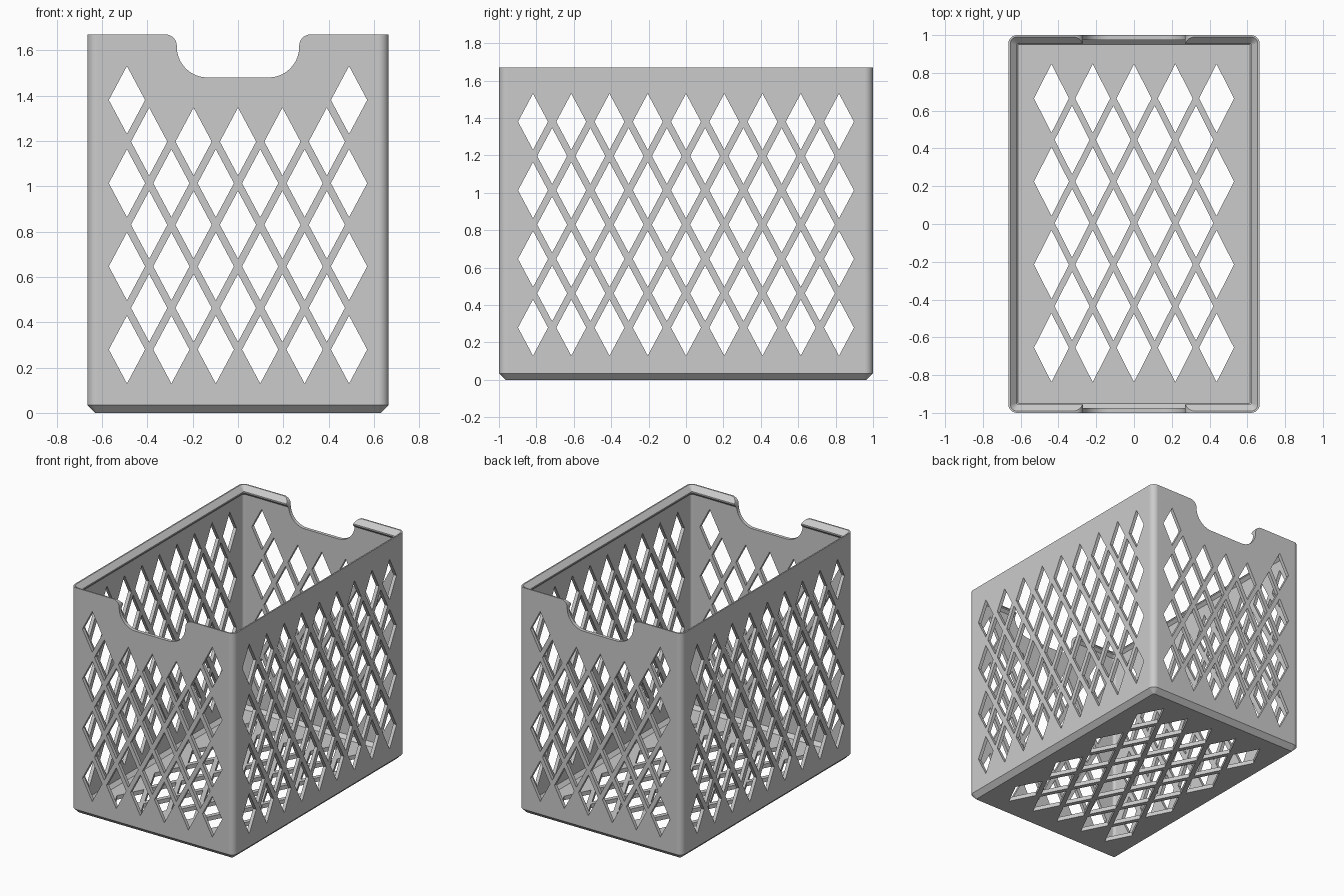
import bpy, bmesh
from math import sin, cos, pi, radians

if "Cube" in bpy.data.objects:
    bpy.data.objects.remove(bpy.data.objects["Cube"], do_unlink=True)

HALF_X, HALF_Y, HEIGHT = 0.665, 1.0, 1.67
CORNER, STEPS = 0.045, 6

gray = bpy.data.materials.new("light gray plastic")
gray.use_nodes = True
color = (0.6, 0.6, 0.6, 1)
gray.diffuse_color = color
gray.node_tree.nodes["Principled BSDF"].inputs["Base Color"].default_value = color


def add_object(name, bm):
    bmesh.ops.recalc_face_normals(bm, faces=bm.faces)
    mesh = bpy.data.meshes.new(name)
    bm.to_mesh(mesh)
    bm.free()
    obj = bpy.data.objects.new(name, mesh)
    bpy.context.collection.objects.link(obj)
    return obj


def arc(cx, cy, r, start, end, steps=STEPS):
    angles = [radians(start + (end - start) * i / steps) for i in range(steps + 1)]
    return [(cx + r * cos(a), cy + r * sin(a)) for a in angles]


def rounded_rectangle(inset):
    r = max(CORNER - inset, 0.006)
    x, y = HALF_X - inset - r, HALF_Y - inset - r
    corners = [(x, y, 0), (-x, y, 90), (-x, -y, 180), (x, -y, 270)]
    return [p for cx, cy, a in corners for p in arc(cx, cy, r, a, a + 90)]


def add_prism(bm, outline, place, low, high):
    """Solid between two copies of an outline; place maps (u, v, depth) to xyz."""
    ends = [[bm.verts.new(place(u, v, d)) for u, v in outline] for d in (low, high)]
    for end in ends:
        bm.faces.new(end)
    n = len(outline)
    for i in range(n):
        j = (i + 1) % n
        bm.faces.new((ends[0][i], ends[0][j], ends[1][j], ends[1][i]))


def lattice(columns, rows, du, dv, v_mid):
    """Centres of a staggered grid: full columns plus the ones between."""
    centres = []
    for cols, rws in ((columns, rows), (columns - 1, rows - 1)):
        centres += [((c - (cols - 1) / 2) * du, v_mid + (r - (rws - 1) / 2) * dv)
                    for c in range(cols) for r in range(rws)]
    return centres


def diamond_cutter(name, centres, half_u, half_v, place, low, high):
    bm = bmesh.new()
    for u, v in centres:
        outline = [(u + half_u, v), (u, v + half_v), (u - half_u, v), (u, v - half_v)]
        add_prism(bm, outline, place, low, high)
    return add_object(name, bm)


def along_x(u, v, d):
    return (d, u, v)


def along_y(u, v, d):
    return (u, d, v)


def along_z(u, v, d):
    return (u, v, d)


# Crate shell: chamfered foot, walls, inward rim lip, inner floor (inset, z)
profile = [(0.035, 0), (0, 0.035), (0, HEIGHT), (0.01, HEIGHT), (0.045, 1.635),
           (0.045, 1.625), (0.025, 1.605), (0.025, 0.055), (0.05, 0.03)]
bm = bmesh.new()
rings = [[bm.verts.new((x, y, z)) for x, y in rounded_rectangle(inset)]
         for inset, z in profile]
for a, b in zip(rings, rings[1:]):
    for i in range(len(a)):
        j = (i + 1) % len(a)
        bm.faces.new((a[i], a[j], b[j], b[i]))
bm.faces.new(rings[0])
bm.faces.new(rings[-1])
crate = add_object("crate", bm)
crate.data.materials.append(gray)

# Diamond openings in the ends, sides and floor
side_centres = lattice(9, 4, 0.2045, 0.367, 0.83)
end_centres = [(u, v) for u, v in lattice(6, 4, 0.196, 0.367, 0.83)
               if v < 1.3 or abs(u) > 0.4]
floor_centres = lattice(5, 4, 0.2185, 0.44, 0.005)
cutters = [
    diamond_cutter("side_cutter", side_centres, 0.08, 0.15, along_x, -0.8, 0.8),
    diamond_cutter("end_cutter", end_centres, 0.08, 0.15, along_y, -1.2, 1.2),
    diamond_cutter("floor_cutter", floor_centres, 0.0925, 0.182, along_z, -0.1, 0.1),
]

# Hand notch in both ends: flared top corners and round lower corners
right = arc(0.135, 1.615, 0.135, -90, 0, 10) + arc(0.32, 1.62, 0.05, 180, 90, 8)
right.append((0.32, 1.8))
notch = right + [(-u, v) for u, v in reversed(right)]
bm = bmesh.new()
add_prism(bm, notch, along_y, -1.2, 1.2)
cutters.append(add_object("notch_cutter", bm))

for cutter in cutters:
    cutter.hide_render = True
    mod = crate.modifiers.new(cutter.name, 'BOOLEAN')
    mod.operation = 'DIFFERENCE'
    mod.solver = 'EXACT'
    mod.object = cutter

# Bake the cuts and drop the cutters
depsgraph = bpy.context.evaluated_depsgraph_get()
cut_mesh = bpy.data.meshes.new_from_object(crate.evaluated_get(depsgraph))
crate.modifiers.clear()
crate.data = cut_mesh
for cutter in cutters:
    bpy.data.objects.remove(cutter, do_unlink=True)

# Smooth rounded corners, crisp edges
bpy.ops.object.select_all(action='DESELECT')
crate.select_set(True)
bpy.context.view_layer.objects.active = crate
bpy.ops.object.shade_smooth_by_angle(angle=radians(30))
weighted = crate.modifiers.new("even_shading", 'WEIGHTED_NORMAL')
weighted.keep_sharp = True
